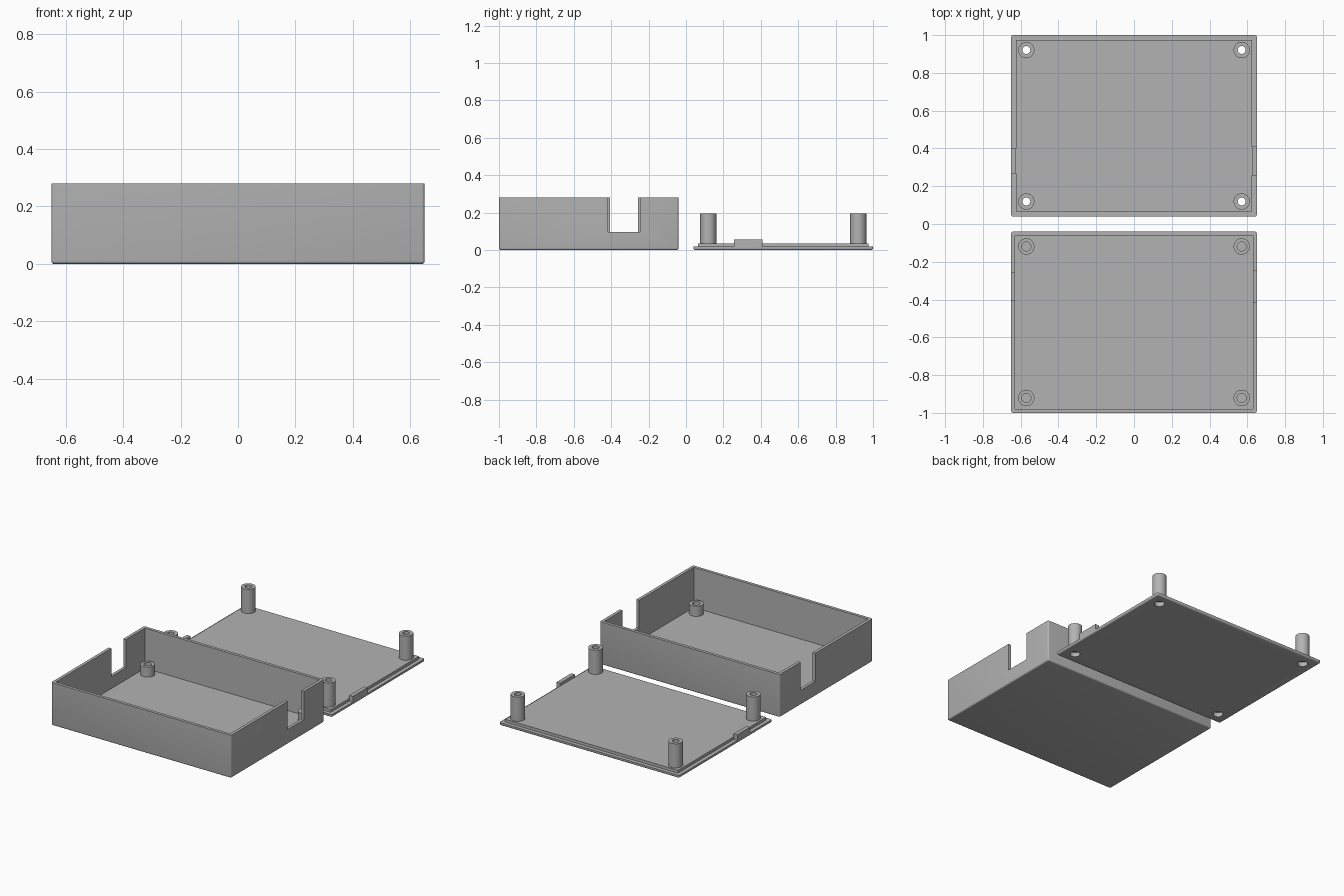
import bpy, bmesh, math
from mathutils import Matrix, Vector

if "Cube" in bpy.data.objects:
    bpy.data.objects.remove(bpy.data.objects["Cube"])

grey = bpy.data.materials.new("plain_grey")
grey.diffuse_color = (0.45, 0.45, 0.45, 1)
grey.use_nodes = True
grey.node_tree.nodes["Principled BSDF"].inputs["Base Color"].default_value = grey.diffuse_color

WALL, FLOOR = 0.02, 0.018
POST_X, POST_R, HOLE_R = 0.57, 0.043, 0.021
Y_NEAR, Y_FAR = 0.119, 0.921
# side, half width of cable opening
OPENINGS = [("left", -1, 0.075), ("right", 1, 0.085)]


def finish(name, bm):
    me = bpy.data.meshes.new(name)
    bm.to_mesh(me)
    bm.free()
    me.materials.append(grey)
    ob = bpy.data.objects.new(name, me)
    bpy.context.collection.objects.link(ob)
    return ob


def box(name, lo, hi, rounding=0):
    """Box between two corners; optional rounding of all but the top edges."""
    lo, hi = Vector(lo), Vector(hi)
    bm = bmesh.new()
    bmesh.ops.create_cube(bm, size=1)
    bmesh.ops.scale(bm, vec=hi - lo, verts=bm.verts)
    bmesh.ops.translate(bm, vec=(lo + hi) / 2, verts=bm.verts)
    if rounding:
        edges = [e for e in bm.edges
                 if not all(abs(v.co.z - hi.z) < 1e-5 for v in e.verts)]
        bmesh.ops.bevel(bm, geom=edges, offset=rounding, segments=4,
                        profile=0.5, affect='EDGES')
    return finish(name, bm)


def cylinder(name, x, y, z0, z1, r):
    bm = bmesh.new()
    bmesh.ops.create_cone(bm, cap_ends=True, segments=40, radius1=r, radius2=r,
                          depth=z1 - z0,
                          matrix=Matrix.Translation((x, y, (z0 + z1) / 2)))
    return finish(name, bm)


def combine(ob, other, op='DIFFERENCE'):
    """Apply a boolean and remove the helper."""
    mod = ob.modifiers.new("bool", 'BOOLEAN')
    mod.operation, mod.object, mod.solver = op, other, 'EXACT'
    bpy.context.view_layer.objects.active = ob
    bpy.ops.object.modifier_apply(modifier=mod.name)
    bpy.data.objects.remove(other, do_unlink=True)


# Open case with rounded bottom and two cable openings
case = box("case", (-0.65, -1.0, 0), (0.65, -0.04, 0.28), 0.01)
combine(case, box("cutter", (-0.65 + WALL, -1.0 + WALL, FLOOR),
                  (0.65 - WALL, -0.04 - WALL, 0.4)))
for label, s, half in OPENINGS:
    xs = sorted((s * 0.6, s * 0.7))
    combine(case, box("cutter", (xs[0], -0.331 - half, 0.096),
                      (xs[1], -0.331 + half, 0.4)))

# Lid: base plate with a raised inner step
lid = box("lid", (-0.65, 0.04, 0), (0.65, 1.0, FLOOR), 0.009)
combine(lid, box("step", (-0.625, 0.065, 0.01), (0.625, 0.975, 0.036)), 'UNION')

parts = [case, lid]
for sx in (-1, 1):
    for y, row in ((Y_NEAR, "inner"), (Y_FAR, "outer")):
        x = sx * POST_X
        tag = f"{'left' if sx < 0 else 'right'}_{row}"
        # short blind posts inside the case
        post = cylinder("case_post_" + tag, x, -y, 0.01, 0.084, POST_R)
        combine(post, cylinder("cutter", x, -y, 0.02, 0.2, 0.024))
        parts.append(post)
        # tall lid posts, drilled through, wider screw head seat below
        combine(lid, cylinder("post", x, y, 0.02, 0.194, POST_R), 'UNION')
        combine(lid, cylinder("cutter", x, y, -0.1, 0.3, HOLE_R))
        combine(lid, cylinder("cutter", x, y, -0.1, 0.03, 0.031))

# Lid tabs that close the top of each opening
for label, s, half in OPENINGS:
    xs = sorted((s * 0.624, s * 0.65))
    h = half - 0.009
    parts.append(box(label + "_tab", (xs[0], 0.333 - h, FLOOR),
                     (xs[1], 0.333 + h, 0.055)))

# Smooth curved faces, keep edges sharp
bpy.ops.object.select_all(action='DESELECT')
for ob in parts:
    ob.select_set(True)
bpy.context.view_layer.objects.active = case
bpy.ops.object.shade_smooth_by_angle(angle=math.radians(30))
